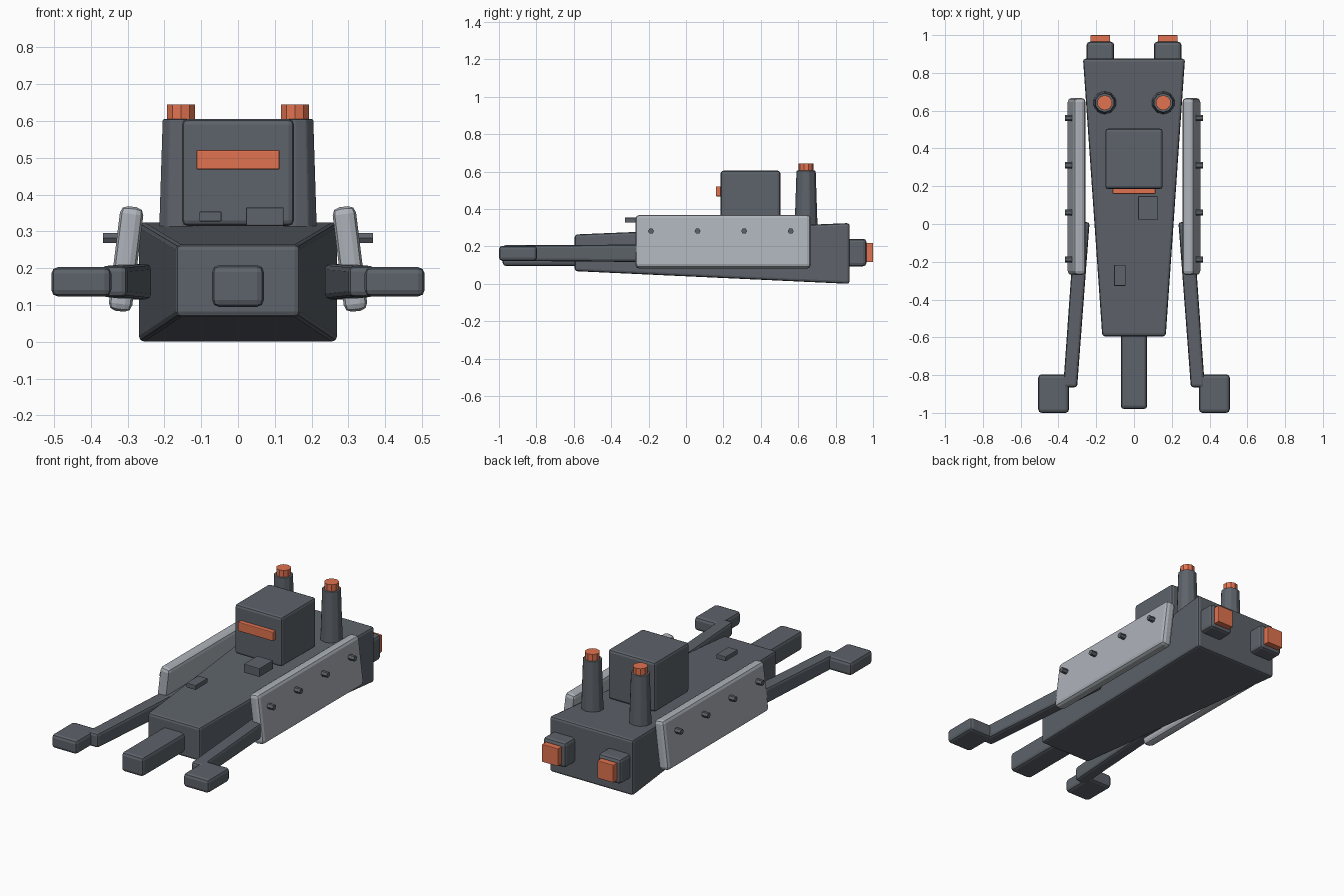
import bpy, bmesh, math
from mathutils import Matrix, Vector

if "Cube" in bpy.data.objects:
    bpy.data.objects.remove(bpy.data.objects["Cube"])


def material(name, rgb):
    m = bpy.data.materials.new(name)
    m.diffuse_color = (*rgb, 1)
    m.use_nodes = True
    m.node_tree.nodes["Principled BSDF"].inputs["Base Color"].default_value = m.diffuse_color
    return m


DARK = material("dark_metal", (0.11, 0.125, 0.145))
LIGHT = material("light_metal", (0.42, 0.45, 0.49))
ORANGE = material("orange_glow", (0.75, 0.17, 0.08))


def finish(name, bm, mat, bevel=0.0):
    bmesh.ops.recalc_face_normals(bm, faces=bm.faces)
    me = bpy.data.meshes.new(name)
    bm.to_mesh(me)
    bm.free()
    me.materials.append(mat)
    ob = bpy.data.objects.new(name, me)
    bpy.context.collection.objects.link(ob)
    if bevel:
        b = ob.modifiers.new("Bevel", 'BEVEL')
        b.width = bevel
        b.segments = 2
    return ob


def loft(name, front, back, mat=DARK, bevel=0.0):
    """Box lofted between two end rectangles (y, x0, x1, z0, z1)."""
    bm = bmesh.new()
    ends = [[bm.verts.new(p) for p in ((x0, y, z0), (x1, y, z0), (x1, y, z1), (x0, y, z1))]
            for y, x0, x1, z0, z1 in (front, back)]
    a, b = ends
    bm.faces.new(a)
    bm.faces.new(b[::-1])
    for i in range(4):
        j = (i + 1) % 4
        bm.faces.new((a[i], b[i], b[j], a[j]))
    return finish(name, bm, mat, bevel)


def box(name, x, y, z, mat=DARK, bevel=0.0):
    return loft(name, (y[0], *x, *z), (y[1], *x, *z), mat, bevel)


def cone(name, base, r1, r2, length, sides, mat=DARK, axis='Z', sign=1, bevel=0.0):
    bm = bmesh.new()
    bmesh.ops.create_cone(bm, cap_ends=True, segments=sides, radius1=r1, radius2=r2, depth=length,
                          matrix=Matrix.Translation((0, 0, length / 2)))
    if axis == 'X':
        bm.transform(Matrix.Rotation(sign * math.pi / 2, 4, 'Y'))
    bm.transform(Matrix.Translation(base))
    return finish(name, bm, mat, bevel)


# Hull, nose and head
loft("hull", (-0.595, -0.168, 0.168, 0.068, 0.264), (0.875, -0.27, 0.27, 0, 0.325), bevel=0.014)
box("nose", (-0.07, 0.07), (-0.98, -0.55), (0.095, 0.208), bevel=0.018)
box("head", (-0.152, 0.152), (0.185, 0.505), (0.315, 0.605), bevel=0.015)
box("visor", (-0.113, 0.113), (0.16, 0.2), (0.468, 0.521), ORANGE, 0.004)

# Small deck boxes
box("deck_box_large", (0.022, 0.124), (0.021, 0.147), (0.315, 0.365), bevel=0.003)
box("deck_box_small", (-0.105, -0.045), (-0.327, -0.216), (0.327, 0.354), bevel=0.003)

for side, s in (("left", -1), ("right", 1)):
    def xs(a, b):
        return tuple(sorted((s * a, s * b)))

    # Chimney with glowing cap
    cone(f"chimney_{side}", (s * 0.155, 0.642, 0.305), 0.062, 0.052, 0.3, 10, bevel=0.004)
    cone(f"chimney_cap_{side}", (s * 0.155, 0.642, 0.595), 0.04, 0.04, 0.049, 10, ORANGE)

    # Rear thruster
    box(f"thruster_{side}", xs(0.105, 0.251), (0.84, 0.965), (0.094, 0.241), bevel=0.018)
    box(f"thruster_glow_{side}", xs(0.127, 0.23), (0.95, 1.0), (0.116, 0.219), ORANGE, 0.003)

    # Tilted side armour with bolts
    panel = box(f"side_panel_{side}", (-0.032, 0.032), (-0.27, 0.667), (-0.143, 0.143), LIGHT, 0.02)
    panel.location = (s * 0.304, 0, 0.225)
    panel.rotation_euler = (0, -s * math.radians(7), 0)
    for i in range(4):
        cone(f"bolt_{side}_{i + 1}", (s * 0.3, -0.187 + 0.249 * i, 0.282),
             0.016, 0.016, 0.066, 6, axis='X', sign=s)

    # Arm and hand
    loft(f"arm_{side}", (-0.865, *xs(0.301, 0.375), 0.122, 0.206),
         (0.01, *xs(0.235, 0.313), 0.115, 0.212), bevel=0.015)
    box(f"hand_{side}", xs(0.344, 0.507), (-1.0, -0.796), (0.123, 0.203), bevel=0.018)
